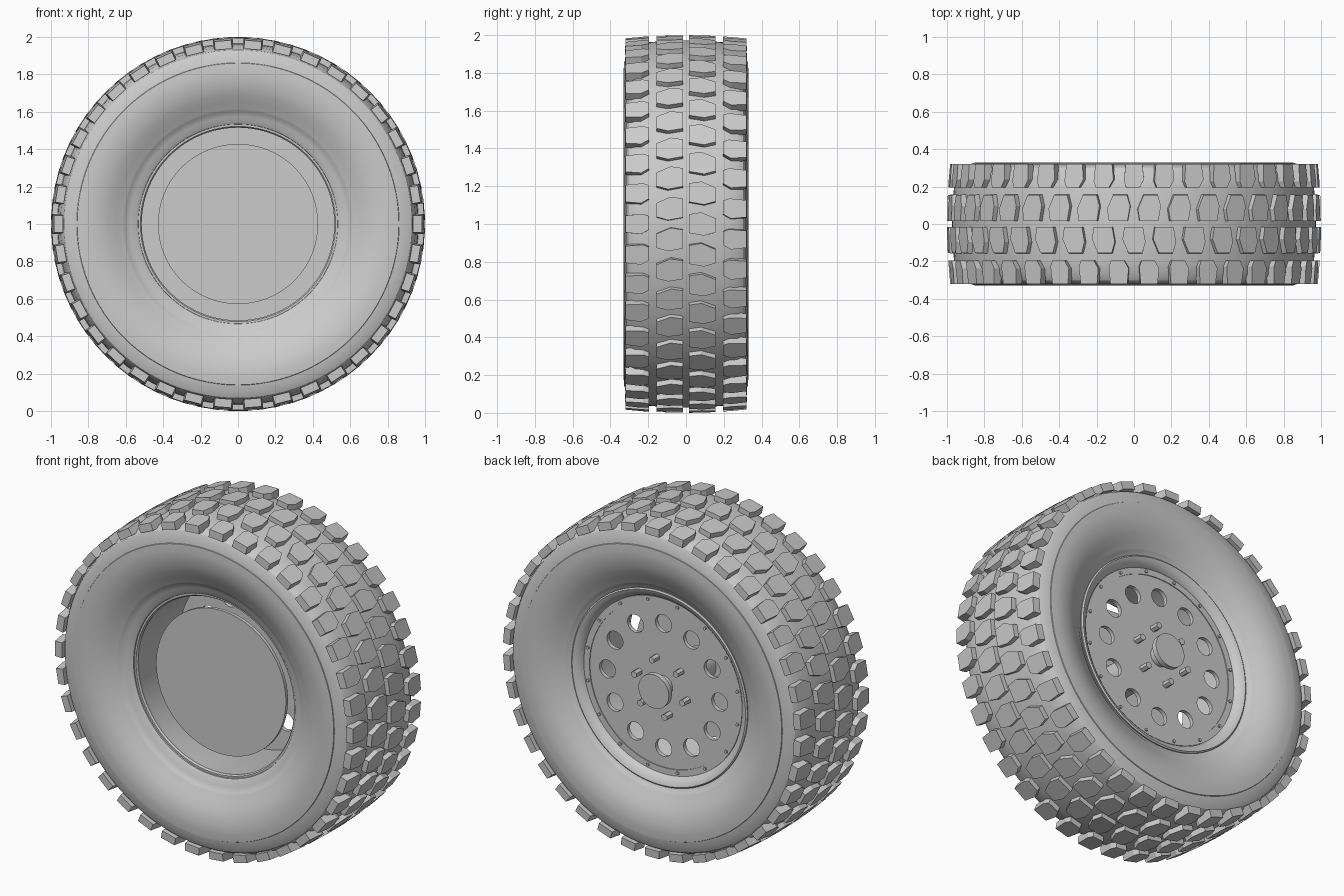
import bpy, bmesh, math
from mathutils import Vector

if "Cube" in bpy.data.objects:
    bpy.data.objects.remove(bpy.data.objects["Cube"])

grey = bpy.data.materials.new("mid_grey")
grey.diffuse_color = (0.6, 0.6, 0.6, 1)
grey.use_nodes = True
grey.node_tree.nodes["Principled BSDF"].inputs["Base Color"].default_value = grey.diffuse_color


def polar(r, a, y):
    """Point at radius r and angle a around the axle (y axis, height 1)."""
    return Vector((r * math.sin(a), y, 1 + r * math.cos(a)))


def finish(obj, angle=30):
    obj.data.materials.clear()
    obj.data.materials.append(grey)
    bpy.ops.object.select_all(action='DESELECT')
    obj.select_set(True)
    bpy.context.view_layer.objects.active = obj
    bpy.ops.object.shade_smooth_by_angle(angle=math.radians(angle))


def from_bmesh(name, bm, angle=30):
    bmesh.ops.recalc_face_normals(bm, faces=bm.faces)
    me = bpy.data.meshes.new(name)
    bm.to_mesh(me)
    bm.free()
    obj = bpy.data.objects.new(name, me)
    bpy.context.collection.objects.link(obj)
    finish(obj, angle)


def lathe(name, profile, n=96):
    """Spin a closed (r, y) profile around the axle."""
    bm = bmesh.new()
    rings = [[bm.verts.new(polar(r, 2 * math.pi * i / n, y)) for i in range(n)]
             for r, y in profile]
    for a, b in zip(rings, rings[1:] + rings[:1]):
        for i in range(n):
            j = (i + 1) % n
            bm.faces.new((a[i], a[j], b[j], b[i]))
    from_bmesh(name, bm)


def cylinders(name, r, y0, y1, ring=0.0, count=1, n=16, phase=0.0):
    """Capped cylinders along the axle, optionally repeated on a bolt circle."""
    bm = bmesh.new()
    for k in range(count):
        c = polar(ring, 2 * math.pi * k / count + phase, 0) - Vector((0, 0, 1))
        ends = [[bm.verts.new(polar(r, 2 * math.pi * i / n, y) + c) for i in range(n)]
                for y in (y0, y1)]
        for i in range(n):
            j = (i + 1) % n
            bm.faces.new((ends[0][i], ends[0][j], ends[1][j], ends[1][i]))
        for e in ends:
            bm.faces.new(e)
    from_bmesh(name, bm)


# Tyre carcass: one half of the section, mirrored
half = [(0.53, 0.20), (0.534, 0.222), (0.55, 0.232), (0.575, 0.24), (0.60, 0.251),
        (0.606, 0.257), (0.616, 0.262), (0.65, 0.28), (0.69, 0.302), (0.73, 0.317),
        (0.78, 0.328), (0.82, 0.33), (0.86, 0.327), (0.862, 0.323), (0.90, 0.317),
        (0.93, 0.303), (0.95, 0.27), (0.962, 0.20), (0.97, 0.10), (0.972, 0.03)]
lathe("tyre", half + [(r, -y) for r, y in reversed(half)])

# Tread blocks: (across, along) outlines for the inner and shoulder rows
inner = [(-.07, -.048), (-.07, .052), (-.005, .062), (.07, .03), (.07, -.045), (.01, -.062)]
shoulder = [(-.062, -.03), (-.062, .042), (-.03, .054), (.062, .046), (.062, -.046), (-.02, -.054)]
COUNT = 38


def tread_row(name, outline, y_mid, side, phase):
    bm = bmesh.new()
    for k in range(COUNT):
        a0 = 2 * math.pi * (k + phase) / COUNT
        top, base = [], []
        for u, t in outline:
            y = side * (y_mid + u)
            top.append(bm.verts.new(polar(1.0 - 0.16 * y * y, a0 - t, y)))
            yb = side * (y_mid + u * 1.03)
            base.append(bm.verts.new(polar(0.938, a0 - t * 1.06, yb)))
        bm.faces.new(top)
        bm.faces.new(base)
        for i in range(len(top)):
            j = (i + 1) % len(top)
            bm.faces.new((base[i], base[j], top[j], top[i]))
    from_bmesh(name, bm, 20)


for side, label, phase in ((-1, "front", 0.0), (1, "back", 0.5)):
    tread_row(label + "_inner_tread", inner, 0.086, side, phase)
    tread_row(label + "_shoulder_tread", shoulder, 0.258, side, phase + 0.5)

# Rim barrel with a raised flange on the outer side
lathe("rim_barrel", [(0.515, -0.205), (0.522, -0.215), (0.535, -0.215), (0.535, 0.20),
                     (0.575, 0.22), (0.58, 0.25), (0.572, 0.256), (0.555, 0.25),
                     (0.54, 0.238), (0.528, 0.225), (0.52, 0.205), (0.52, -0.18)])

# Wheel face: filled disc with a ring of round holes
curve = bpy.data.curves.new("wheel_face", 'CURVE')
curve.dimensions = '2D'
curve.fill_mode = 'BOTH'
curve.extrude = 0.012


def circle(cx, cy, r, n):
    s = curve.splines.new('POLY')
    s.points.add(n - 1)
    for i, p in enumerate(s.points):
        a = 2 * math.pi * i / n
        p.co = (cx + r * math.cos(a), cy + r * math.sin(a), 0, 1)
    s.use_cyclic_u = True


circle(0, 0, 0.524, 96)
for k in range(12):
    a = 2 * math.pi * k / 12
    circle(0.37 * math.cos(a), 0.37 * math.sin(a), 0.053, 24)
face = bpy.data.objects.new("wheel_face", curve)
face.location = (0, 0.2, 1)
face.rotation_euler = (math.pi / 2, 0, 0)
bpy.context.collection.objects.link(face)
bpy.context.view_layer.objects.active = face
face.select_set(True)
bpy.ops.object.convert(target='MESH')
finish(bpy.context.view_layer.objects.active)

# Outer clamp ring and its small bolts
lathe("clamp_ring", [(0.485, 0.205), (0.485, 0.217), (0.522, 0.217), (0.522, 0.205)])
cylinders("clamp_bolts", 0.009, 0.21, 0.226, 0.503, 16, 8, math.pi / 16)

# Centre cap on its stem, wheel nuts, hub and brake disc
cylinders("centre_cap", 0.10, 0.275, 0.305, n=48)
cylinders("cap_stem", 0.06, 0.20, 0.28, n=32)
cylinders("wheel_nuts", 0.02, 0.20, 0.265, 0.165, 6, 6, math.pi / 12)
cylinders("hub", 0.10, -0.15, 0.20, n=32)
cylinders("brake_disc", 0.428, -0.16, -0.14, n=96)
